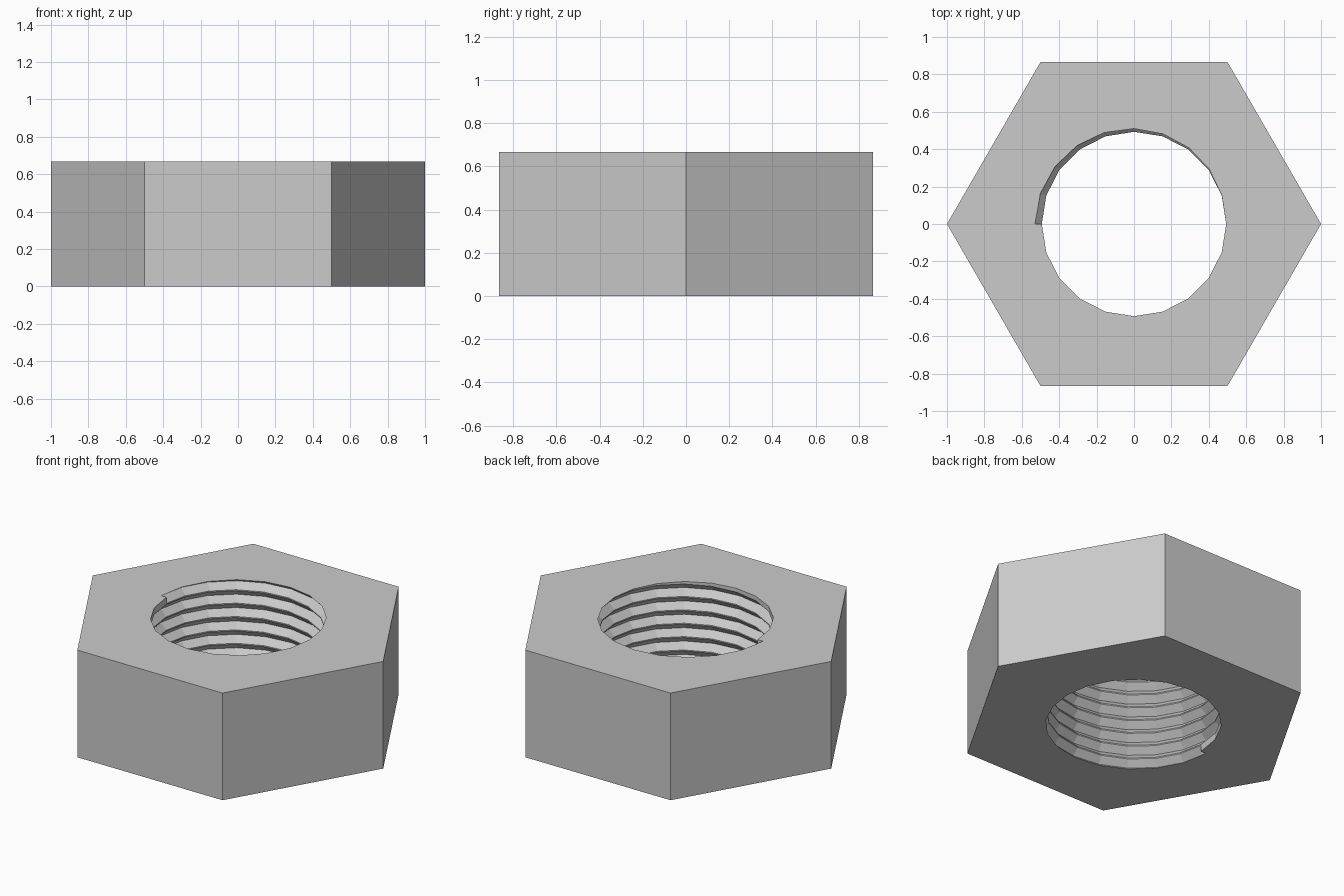
import bpy
import bmesh
from math import cos, sin, pi

if "Cube" in bpy.data.objects:
    bpy.data.objects.remove(bpy.data.objects["Cube"], do_unlink=True)

HEIGHT = 0.667
TURNS = 8
SIDES = 20
CORE, ROOT = 0.493, 0.53      # bore radius and deepest thread radius
PITCH = HEIGHT / TURNS
HALF = 0.46 * PITCH           # half width of the groove

steel = bpy.data.materials.new("grey steel")
steel.use_nodes = True
colour = (0.6, 0.6, 0.6, 1)
steel.diffuse_color = colour
steel.node_tree.nodes["Principled BSDF"].inputs["Base Color"].default_value = colour


def bore_radius(z, centres):
    """Radius of the threaded bore at height z for the given groove centres."""
    depth = max(0, max(1 - abs(z - c) / HALF for c in centres))
    return CORE + (ROOT - CORE) * depth


bm = bmesh.new()

# Threaded bore: one vertical profile per angle, rising one pitch per turn
columns = []
for i in range(SIDES + 1):
    t = i / SIDES
    angle = pi + 2 * pi * t
    centres = [(k + t) * PITCH for k in range(TURNS)]
    heights = [0]
    for c in centres:
        heights += [max(c - HALF, 0), c, min(c + HALF, HEIGHT)]
    heights.append(HEIGHT)
    column = []
    for z in heights:
        r = bore_radius(z, centres)
        column.append(bm.verts.new((r * cos(angle), r * sin(angle), z)))
    columns.append(column)

for a, b in zip(columns, columns[1:]):
    for j in range(len(a) - 1):
        bm.faces.new((a[j], b[j], b[j + 1], a[j + 1]))

# Small end walls where the groove starts and stops
first, last = columns[0], columns[-1]
bm.faces.new((first[2], first[3], last[0]))
bm.faces.new((last[-4], last[-3], first[-1]))

# Hexagonal body: outer walls, then each end face in two halves
corners = [[bm.verts.new((cos(pi + j * pi / 3), sin(pi + j * pi / 3), z))
            for j in range(6)] for z in (0, HEIGHT)]
low, high = corners
for j in range(6):
    k = (j + 1) % 6
    bm.faces.new((low[j], low[k], high[k], high[j]))
mid = SIDES // 2
for ring, end in ((low, 0), (high, -1)):
    for start, hexa in ((0, (3, 2, 1, 0)), (mid, (0, 5, 4, 3))):
        rim = [columns[i][end] for i in range(start, start + mid + 1)]
        bm.faces.new(rim + [ring[j] for j in hexa])

bmesh.ops.remove_doubles(bm, verts=bm.verts, dist=0.0002)
bmesh.ops.recalc_face_normals(bm, faces=bm.faces)

mesh = bpy.data.meshes.new("hex_nut")
bm.to_mesh(mesh)
bm.free()
mesh.materials.append(steel)
nut = bpy.data.objects.new("hex_nut", mesh)
bpy.context.collection.objects.link(nut)
